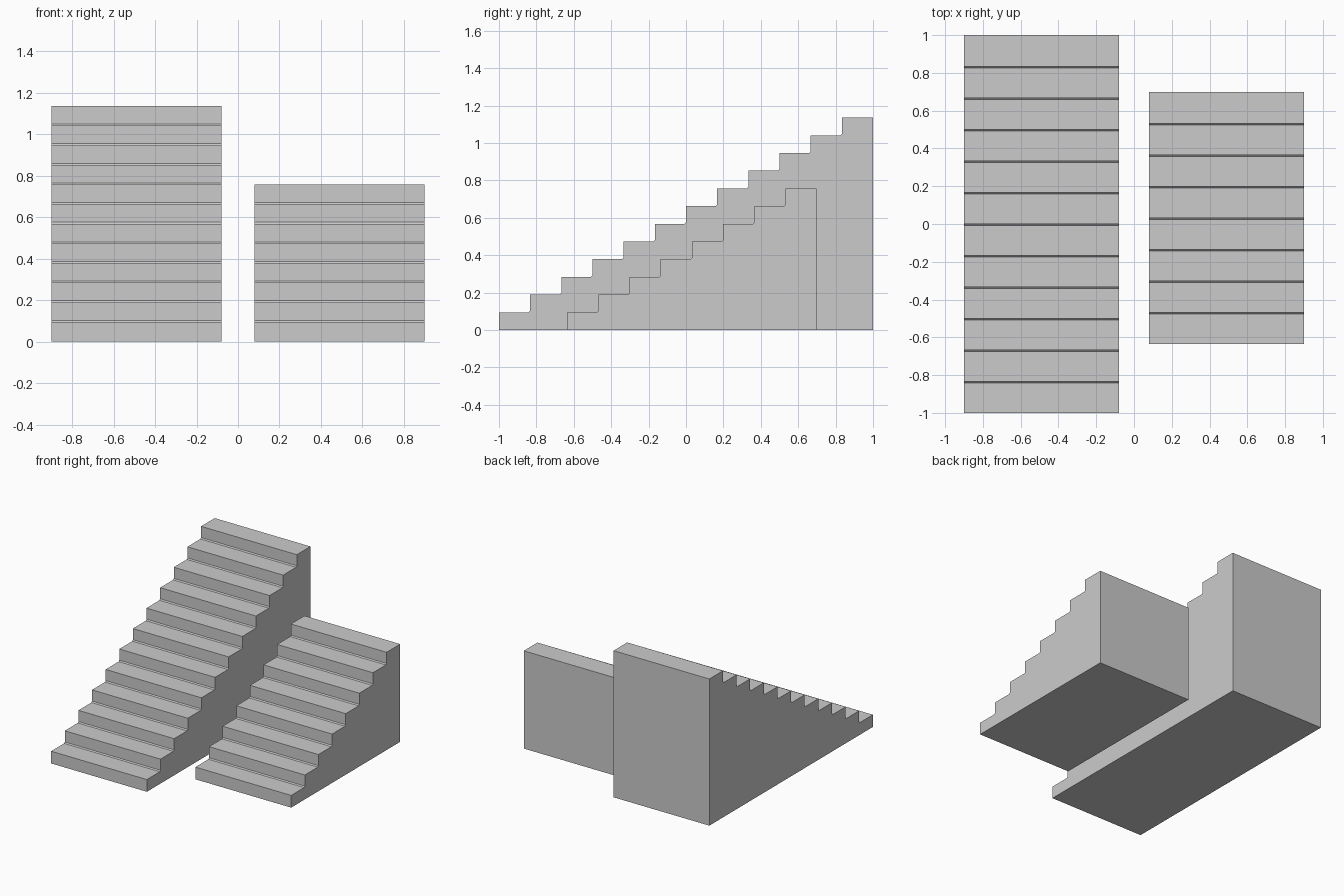
import bpy
import bmesh

cube = bpy.data.objects.get("Cube")
if cube:
    bpy.data.objects.remove(cube, do_unlink=True)

# Single plain grey
grey = bpy.data.materials.new("concrete_grey")
grey.use_nodes = True
colour = (0.6, 0.6, 0.6, 1)
grey.diffuse_color = colour
grey.node_tree.nodes["Principled BSDF"].inputs["Base Color"].default_value = colour

RISE = 1.135 / 12
TREAD = 2 / 12
WIDTH = 0.82
FILLET = 0.008  # small chamfer where a tread meets the next riser


def staircase(name, x_left, y_front, steps):
    """Extrude a stepped side profile across the width of the stairs."""
    y_back = y_front + steps * TREAD
    profile = [(y_back, 0), (y_front, 0)]
    for i in range(steps):
        y, z = y_front + i * TREAD, i * RISE
        if i:
            profile += [(y - FILLET, z), (y, z + FILLET)]
        profile.append((y, z + RISE))
    profile.append((y_back, steps * RISE))

    bm = bmesh.new()
    side = bm.faces.new([bm.verts.new((x_left, y, z)) for y, z in profile])
    extruded = bmesh.ops.extrude_face_region(bm, geom=[side], use_keep_orig=True)
    moved = [g for g in extruded["geom"] if isinstance(g, bmesh.types.BMVert)]
    bmesh.ops.translate(bm, verts=moved, vec=(WIDTH, 0, 0))
    bmesh.ops.recalc_face_normals(bm, faces=bm.faces)

    mesh = bpy.data.meshes.new(name)
    bm.to_mesh(mesh)
    bm.free()
    mesh.materials.append(grey)
    obj = bpy.data.objects.new(name, mesh)
    bpy.context.collection.objects.link(obj)
    return obj


# Tall flight on the right, short flight on the left
staircase("tall_stairs", -0.9, -1.0, 12)
staircase("short_stairs", 0.08, -0.635, 8)
